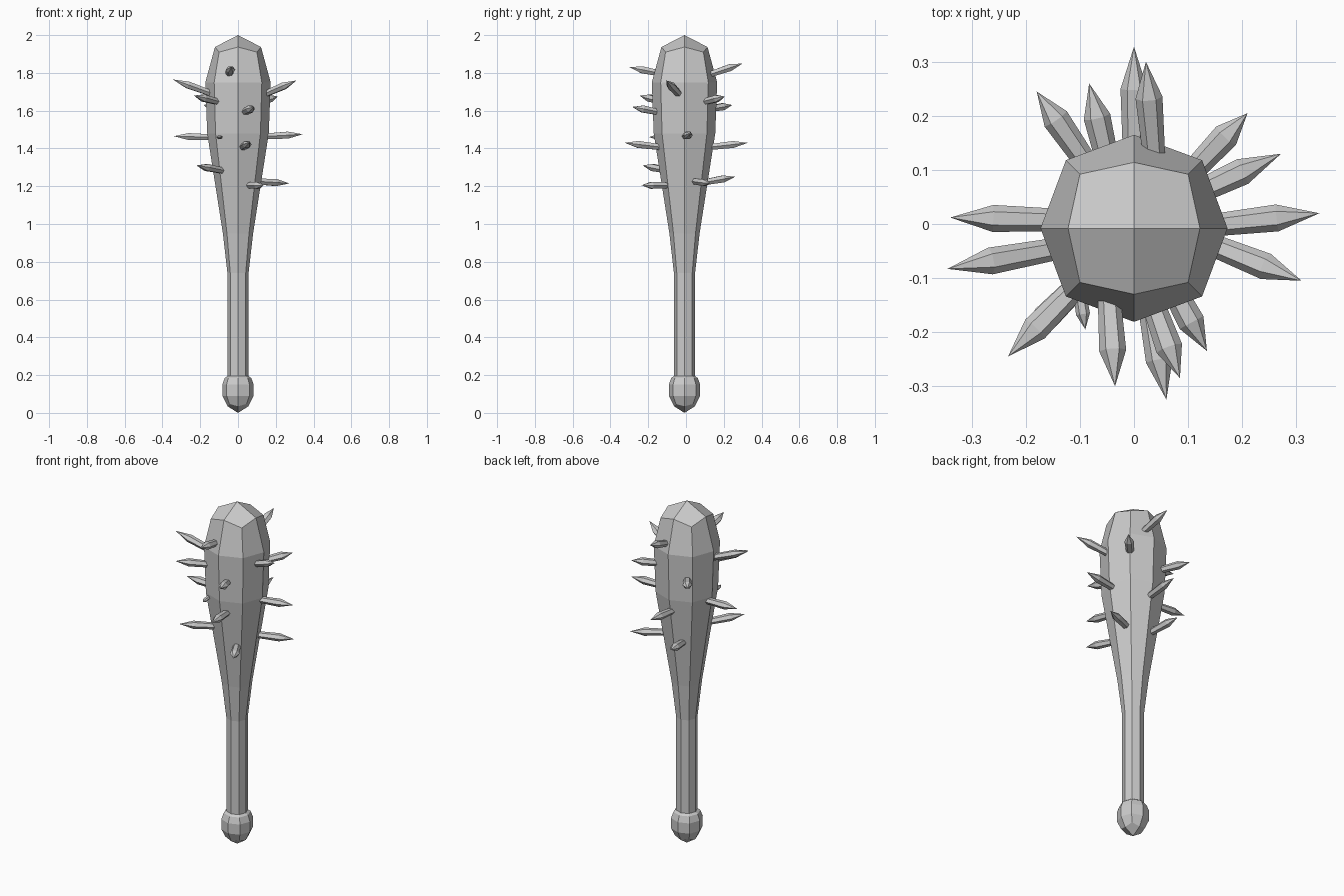
import bpy, bmesh
from math import sin, cos, pi
from mathutils import Vector

cube = bpy.data.objects.get("Cube")
if cube:
    bpy.data.objects.remove(cube)

grey = bpy.data.materials.new("plain_grey")
grey.use_nodes = True
colour = (0.6, 0.6, 0.6, 1)
grey.diffuse_color = colour
grey.node_tree.nodes["Principled BSDF"].inputs["Base Color"].default_value = colour


def bridge(bm, a, b):
    n = len(a)
    for i in range(n):
        j = (i + 1) % n
        bm.faces.new((a[i], a[j], b[j], b[i]))


def finish(bm, name):
    bmesh.ops.recalc_face_normals(bm, faces=bm.faces)
    mesh = bpy.data.meshes.new(name)
    bm.to_mesh(mesh)
    bm.free()
    mesh.materials.append(grey)
    obj = bpy.data.objects.new(name, mesh)
    bpy.context.collection.objects.link(obj)
    return obj


def octagon(bm, z, r, corner=1.03, corner_dz=0):
    """Eight-sided ring; odd points are the diagonal corners."""
    ring = []
    for i in range(8):
        k = r * corner if i % 2 else r
        dz = corner_dz if i % 2 else 0
        ring.append(bm.verts.new((k * cos(i * pi / 4), k * sin(i * pi / 4) - 0.008, z + dz)))
    return ring


def quad_cap(bm, ring, z):
    """Close a ring with four quads meeting at a central point."""
    tip = bm.verts.new((0, -0.008, z))
    for i in range(0, 8, 2):
        bm.faces.new((tip, ring[i], ring[i + 1], ring[(i + 2) % 8]))


# Club body: pommel, handle and swelling head in one octagonal skin
profile = [(0.09, 0.082), (0.15, 0.083), (0.185, 0.07), (0.195, 0.056),
           (0.74, 0.056), (0.95, 0.08), (1.48, 0.163), (1.75, 0.173)]
bm = bmesh.new()
rings = [octagon(bm, 0.035, 0.055, 1.16, 0.012)]
rings += [octagon(bm, z, r) for z, r in profile]
rings.append(octagon(bm, 1.937, 0.122, 1.16, -0.027))
for low, high in zip(rings, rings[1:]):
    bridge(bm, low, high)
quad_cap(bm, rings[0], 0)
quad_cap(bm, rings[-1], 2)
finish(bm, "club_body")


def spike(name, base, tip, radius=0.025):
    """Six-sided spike, widest at the shoulder, rooted inside the head."""
    base, tip = Vector(base), Vector(tip)
    axis = (tip - base).normalized()
    side = axis.cross(Vector((0, 0, 1))).normalized()
    up = side.cross(axis)
    root = base - axis * 0.04
    shoulder = base.lerp(tip, 0.56)
    bm = bmesh.new()
    loops = []
    for centre, r in ((root, radius * 0.8), (shoulder, radius)):
        loops.append([bm.verts.new(centre + r * (cos(i * pi / 3) * side + 0.85 * sin(i * pi / 3) * up))
                      for i in range(6)])
    bridge(bm, *loops)
    bm.faces.new(loops[0])
    point = bm.verts.new(tip)
    for i in range(6):
        bm.faces.new((loops[1][i], loops[1][(i + 1) % 6], point))
    finish(bm, name)


# Spikes: where each leaves the head, and where it ends
spikes = [
    ((0, .15, 1.41), (0, .328, 1.43)),
    ((.035, .15, 1.8), (.022, .3, 1.85)),
    ((-.05, .12, 1.225), (-.083, .26, 1.25)),
    ((-.1, .13, 1.61), (-.18, .245, 1.63)),
    ((.12, .11, 1.65), (.21, .205, 1.675)),
    ((.11, .055, 1.225), (.272, .13, 1.215)),
    ((.165, 0, 1.465), (.343, .02, 1.475)),
    ((.16, -.045, 1.695), (.31, -.105, 1.76)),
    ((.07, -.115, 1.205), (.135, -.235, 1.205)),
    ((.04, -.16, 1.595), (.085, -.285, 1.62)),
    ((.03, -.16, 1.41), (.06, -.325, 1.43)),
    ((-.045, -.15, 1.8), (-.035, -.3, 1.83)),
    ((-.12, -.13, 1.65), (-.233, -.245, 1.68)),
    ((-.095, -.105, 1.285), (-.22, -.23, 1.31)),
    ((-.165, -.05, 1.7), (-.345, -.083, 1.765)),
    ((-.16, .008, 1.46), (-.34, .012, 1.465)),
]
for number, (base, tip) in enumerate(spikes, 1):
    spike(f"spike_{number}", base, tip)
spike("small_spike", (-.1, -.13, 1.46), (-.09, -.195, 1.46), 0.013)
